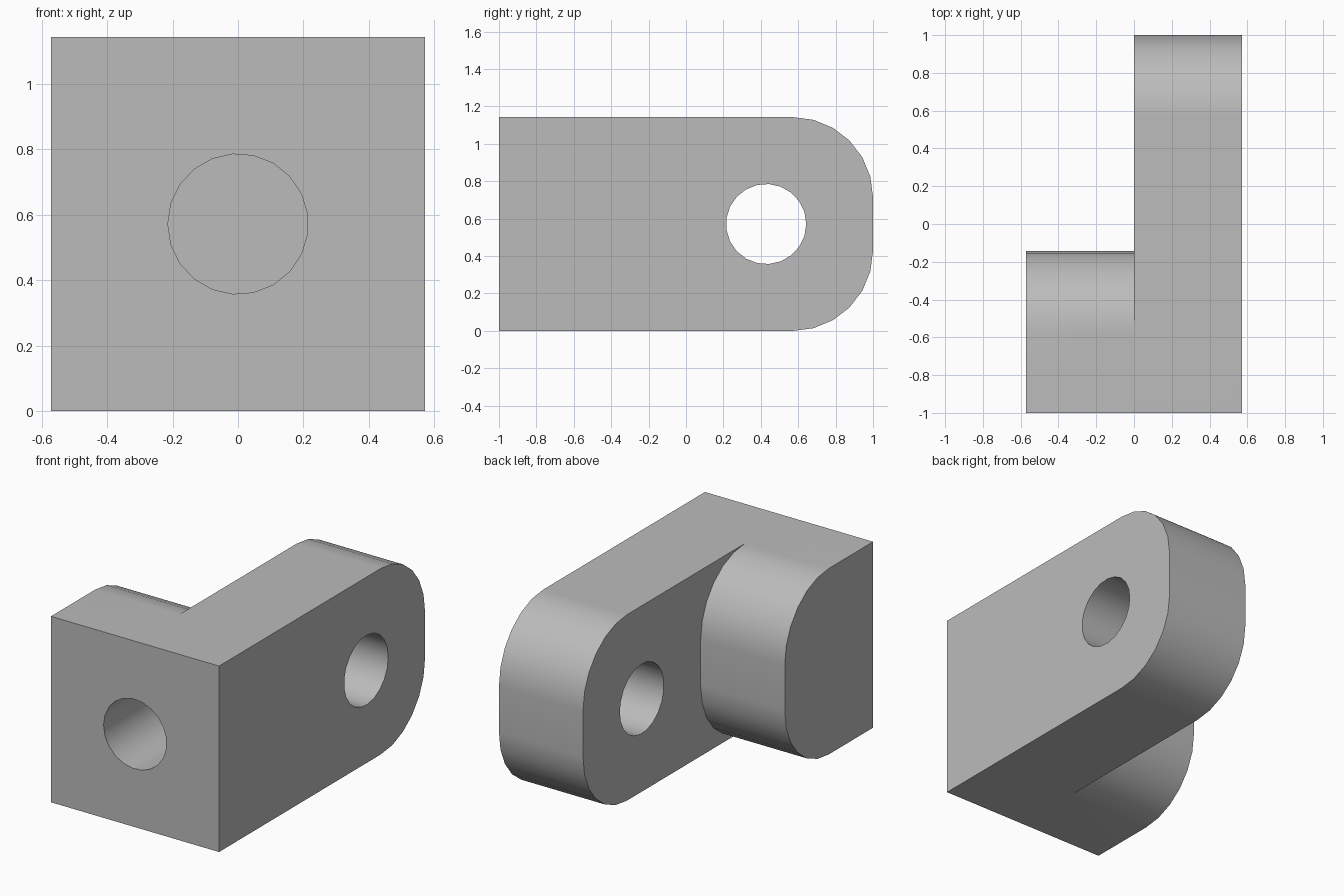
import bpy, bmesh
from math import pi, sin, cos
from mathutils import Matrix

cube = bpy.data.objects.get("Cube")
if cube:
    bpy.data.objects.remove(cube, do_unlink=True)

U = 2 / 7                 # base module: 4 wide, 7 long, 4 high
HALF, TOP, FRONT = 2 * U, 4 * U, -1.0
ROUND, HOLE = 1.5 * U, 0.75 * U
STEPS, SIDES = 6, 21

grey = bpy.data.materials.new("plain grey")
grey.use_nodes = True
grey.diffuse_color = (0.5, 0.5, 0.5, 1)
grey.node_tree.nodes["Principled BSDF"].inputs["Base Color"].default_value = (0.5, 0.5, 0.5, 1)


def finish(name, bm):
    bmesh.ops.recalc_face_normals(bm, faces=bm.faces)
    mesh = bpy.data.meshes.new(name)
    bm.to_mesh(mesh)
    bm.free()
    mesh.materials.append(grey)
    obj = bpy.data.objects.new(name, mesh)
    bpy.context.collection.objects.link(obj)
    return obj


def arm(name, x0, x1, back):
    """Side profile with two rounded back corners, extruded across x."""
    pts = [(FRONT, TOP), (FRONT, 0)]
    for start, z in ((-pi / 2, ROUND), (0, TOP - ROUND)):
        for i in range(STEPS + 1):
            a = start + i * pi / 2 / STEPS
            pts.append((back - ROUND + ROUND * cos(a), z + ROUND * sin(a)))
    bm = bmesh.new()
    face = bm.faces.new([bm.verts.new((x0, y, z)) for y, z in pts])
    ext = bmesh.ops.extrude_face_region(bm, geom=[face])["geom"]
    verts = [v for v in ext if isinstance(v, bmesh.types.BMVert)]
    bmesh.ops.translate(bm, verts=verts, vec=(x1 - x0, 0, 0))
    return finish(name, bm)


def drill(name, centre, axis, depth):
    """Round cutter with one corner on the side given by its turn."""
    turn = (Matrix.Rotation(pi / 2, 4, "X") @ Matrix.Rotation(pi, 4, "Z") if axis == "Y"
            else Matrix.Rotation(pi / 2, 4, "Y") @ Matrix.Rotation(pi / 2, 4, "Z"))
    # the cone primitive starts its ring on local +y, so turn it to +x first
    turn = turn @ Matrix.Rotation(-pi / 2, 4, "Z")
    bm = bmesh.new()
    bmesh.ops.create_cone(bm, cap_ends=True, segments=SIDES, radius1=HOLE, radius2=HOLE,
                          depth=depth, matrix=Matrix.Translation(centre) @ turn)
    return finish(name, bm)


def combine(target, other, operation):
    mod = target.modifiers.new(other.name, "BOOLEAN")
    mod.operation, mod.object, mod.solver = operation, other, "EXACT"
    bpy.context.view_layer.objects.active = target
    bpy.ops.object.modifier_apply(modifier=mod.name)
    bpy.data.objects.remove(other, do_unlink=True)


# Long arm on the left, short arm on the right
bracket = arm("bracket", 0, HALF, 1.0)
combine(bracket, arm("short_arm", -HALF, 0, -0.5 * U), "UNION")

# Through hole in the long arm, blind hole in the front
combine(bracket, drill("cross_hole", (HALF / 2, 1 - 2 * U, TOP / 2), "X", 1), "DIFFERENCE")
combine(bracket, drill("front_hole", (0, FRONT, TOP / 2), "Y", 4 * U), "DIFFERENCE")

# Smooth curves, crisp edges, even flats
bpy.ops.object.select_all(action="DESELECT")
bracket.select_set(True)
bpy.context.view_layer.objects.active = bracket
bpy.ops.object.shade_smooth_by_angle(angle=pi / 6)
flat = bracket.modifiers.new("even_flats", "WEIGHTED_NORMAL")
flat.keep_sharp = True
